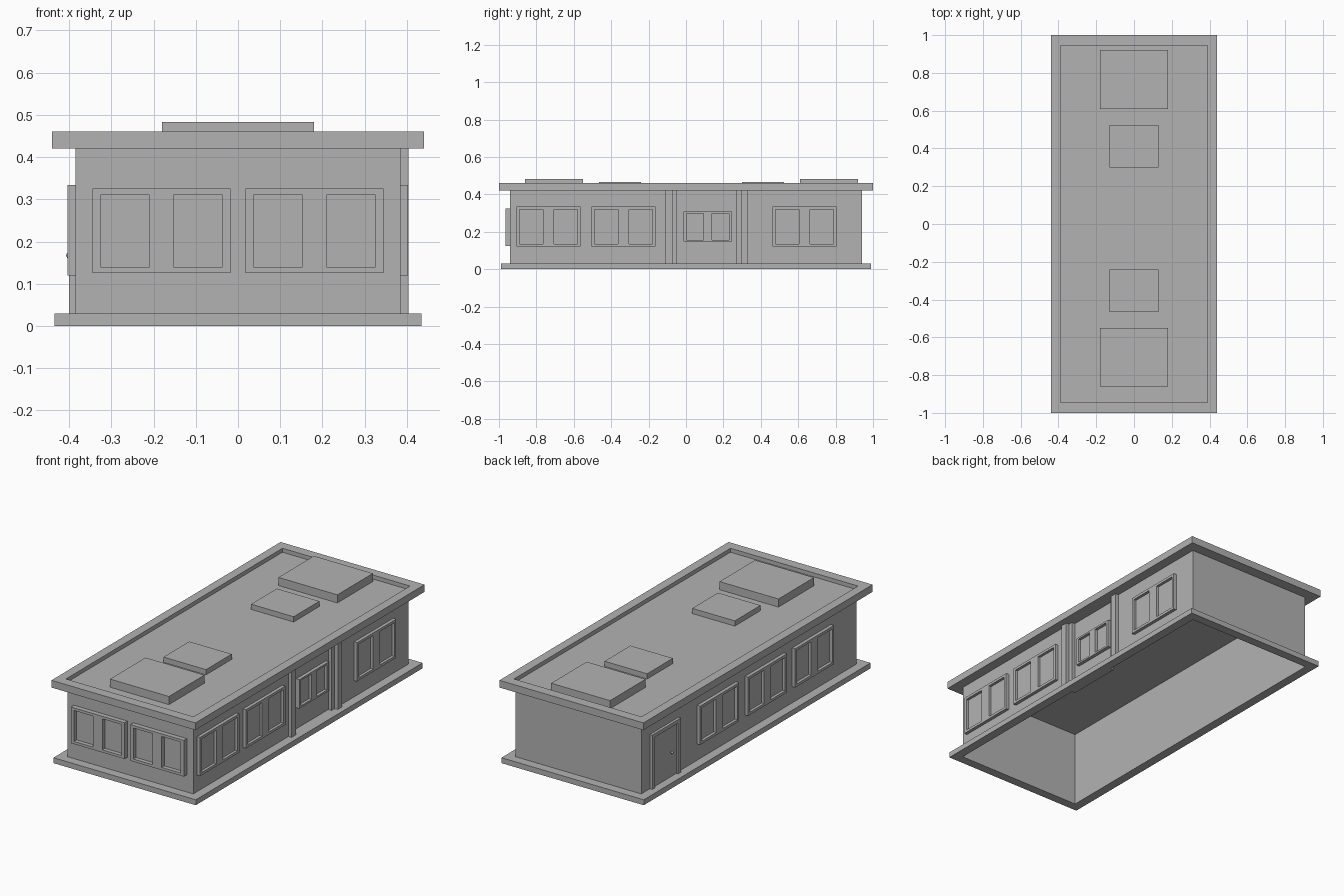
import bpy
import bmesh

cube = bpy.data.objects.get("Cube")
if cube:
    bpy.data.objects.remove(cube, do_unlink=True)

GREY = (0.45, 0.45, 0.45, 1)
grey = bpy.data.materials.new("plain grey")
grey.use_nodes = True
grey.diffuse_color = GREY
grey.node_tree.nodes["Principled BSDF"].inputs["Base Color"].default_value = GREY

WALL_X, WALL_Y = 0.385, 0.94
RECESS_X = 0.365
RECESS = (-0.048, 0.267)
BASE_TOP, EAVE, ROOF_TOP, DECK = 0.03, 0.42, 0.46, 0.438


def finish(name, bm):
    mesh = bpy.data.meshes.new(name)
    bm.to_mesh(mesh)
    bm.free()
    mesh.materials.append(grey)
    obj = bpy.data.objects.new(name, mesh)
    bpy.context.collection.objects.link(obj)
    return obj


def add_box(bm, x, y, z):
    """Add a box given its (low, high) range on each axis."""
    verts = bmesh.ops.create_cube(bm, size=1)["verts"]
    for v in verts:
        for i, (a, b) in enumerate((x, y, z)):
            v.co[i] = (a + b) / 2 + v.co[i] * (b - a)


def box(name, x, y, z):
    bm = bmesh.new()
    add_box(bm, x, y, z)
    return finish(name, bm)


def ring(name, outer, inner, z):
    """Rectangular frame lying flat, with a square section."""
    bm = bmesh.new()
    loops = []
    for (sx, sy), h in ((outer, z[0]), (outer, z[1]), (inner, z[1]), (inner, z[0])):
        loops.append([bm.verts.new((cx * sx, cy * sy, h))
                      for cx, cy in ((-1, -1), (1, -1), (1, 1), (-1, 1))])
    for k in range(4):
        a, b = loops[k], loops[(k + 1) % 4]
        for i in range(4):
            j = (i + 1) % 4
            bm.faces.new((a[i], a[j], b[j], b[i]))
    bmesh.ops.recalc_face_normals(bm, faces=bm.faces[:])
    return finish(name, bm)


def on_wall(bm, side, wall, u, depth, z):
    """Box standing out from a wall; u runs along that wall."""
    if side == "front":
        add_box(bm, u, (-wall - depth, -wall), z)
    elif side == "left":
        add_box(bm, (wall, wall + depth), u, z)
    else:
        add_box(bm, (-wall - depth, -wall), u, z)


def window(name, side, wall, u, z, depth, edge=0.016, mullion=0.06, rail=0.0145):
    """Raised frame around two sunken panes."""
    bm = bmesh.new()
    mid = (u[0] + u[1]) / 2
    inner = (z[0] + rail, z[1] - rail)
    on_wall(bm, side, wall, u, depth, (z[0], inner[0]))
    on_wall(bm, side, wall, u, depth, (inner[1], z[1]))
    for post in ((u[0], u[0] + edge), (mid - mullion / 2, mid + mullion / 2),
                 (u[1] - edge, u[1])):
        on_wall(bm, side, wall, post, depth, inner)
    on_wall(bm, side, wall, (u[0] + edge, u[1] - edge), 0.003, inner)
    return finish(name, bm)


# Plinth, open underneath, with a sill filling the entrance recess
ring("plinth", (0.435, 0.99), (WALL_X, WALL_Y), (0, BASE_TOP))
box("recess_sill", (RECESS_X, WALL_X), RECESS, (0, BASE_TOP))

# Wall shell with a shallow recess in the left side
outline = [(-WALL_X, -WALL_Y), (WALL_X, -WALL_Y),
           (WALL_X, RECESS[0]), (RECESS_X, RECESS[0]),
           (RECESS_X, RECESS[1]), (WALL_X, RECESS[1]),
           (WALL_X, WALL_Y), (-WALL_X, WALL_Y)]
bm = bmesh.new()
low = [bm.verts.new((x, y, BASE_TOP)) for x, y in outline]
high = [bm.verts.new((x, y, EAVE)) for x, y in outline]
for i in range(len(outline)):
    j = (i + 1) % len(outline)
    bm.faces.new((low[i], low[j], high[j], high[i]))
finish("walls", bm)

# Roof: parapet, sunken deck and raised units
ring("roof_parapet", (0.44, 1.0), (0.39, 0.945), (EAVE, ROOF_TOP))
box("roof_deck", (-0.39, 0.39), (-0.945, 0.945), (EAVE, DECK))
for end, large, small in (("front", (-0.86, -0.55), (-0.465, -0.24)),
                          ("back", (0.61, 0.92), (0.30, 0.525))):
    box(end + "_large_roof_unit", (-0.18, 0.18), large, (DECK, 0.483))
    box(end + "_small_roof_unit", (-0.13, 0.13), small, (DECK, 0.467))

# Pillars beside the recess
for name, span in (("front_pillar", (-0.11, -0.072)), ("back_pillar", (0.294, 0.332))):
    box(name, (WALL_X, 0.404), span, (BASE_TOP, EAVE))

# Windows
for i, u in enumerate(((-0.345, -0.018), (0.018, 0.345))):
    window(f"front_window_{i + 1}", "front", WALL_Y, u, (0.125, 0.325), 0.026, 0.019, 0.057)
for i, y in enumerate((-0.735, -0.334, 0.634)):
    window(f"left_window_{i + 1}", "left", WALL_X, (y - 0.171, y + 0.171), (0.12, 0.334), 0.018)
window("recess_window", "left", RECESS_X, (-0.013, 0.246), (0.147, 0.307), 0.019, 0.016, 0.044, 0.01)
for i, y in enumerate((-0.546, -0.135, 0.283)):
    window(f"right_window_{i + 1}", "right", WALL_X, (y - 0.17, y + 0.17), (0.12, 0.334), 0.019)

# Door on the right side: frame, leaf and knob
bm = bmesh.new()
for jamb in ((0.615, 0.64), (0.84, 0.865)):
    on_wall(bm, "right", WALL_X, jamb, 0.015, (BASE_TOP, 0.31))
on_wall(bm, "right", WALL_X, (0.615, 0.865), 0.015, (0.31, 0.33))
finish("door_frame", bm)
box("door_leaf", (-WALL_X - 0.004, -WALL_X), (0.64, 0.84), (BASE_TOP, 0.31))
bm = bmesh.new()
bmesh.ops.create_uvsphere(bm, u_segments=12, v_segments=8, radius=0.008)
bmesh.ops.translate(bm, verts=bm.verts, vec=(-0.399, 0.69, 0.167))
finish("door_knob", bm)
box("knob_stem", (-0.397, -WALL_X), (0.687, 0.693), (0.164, 0.17))
